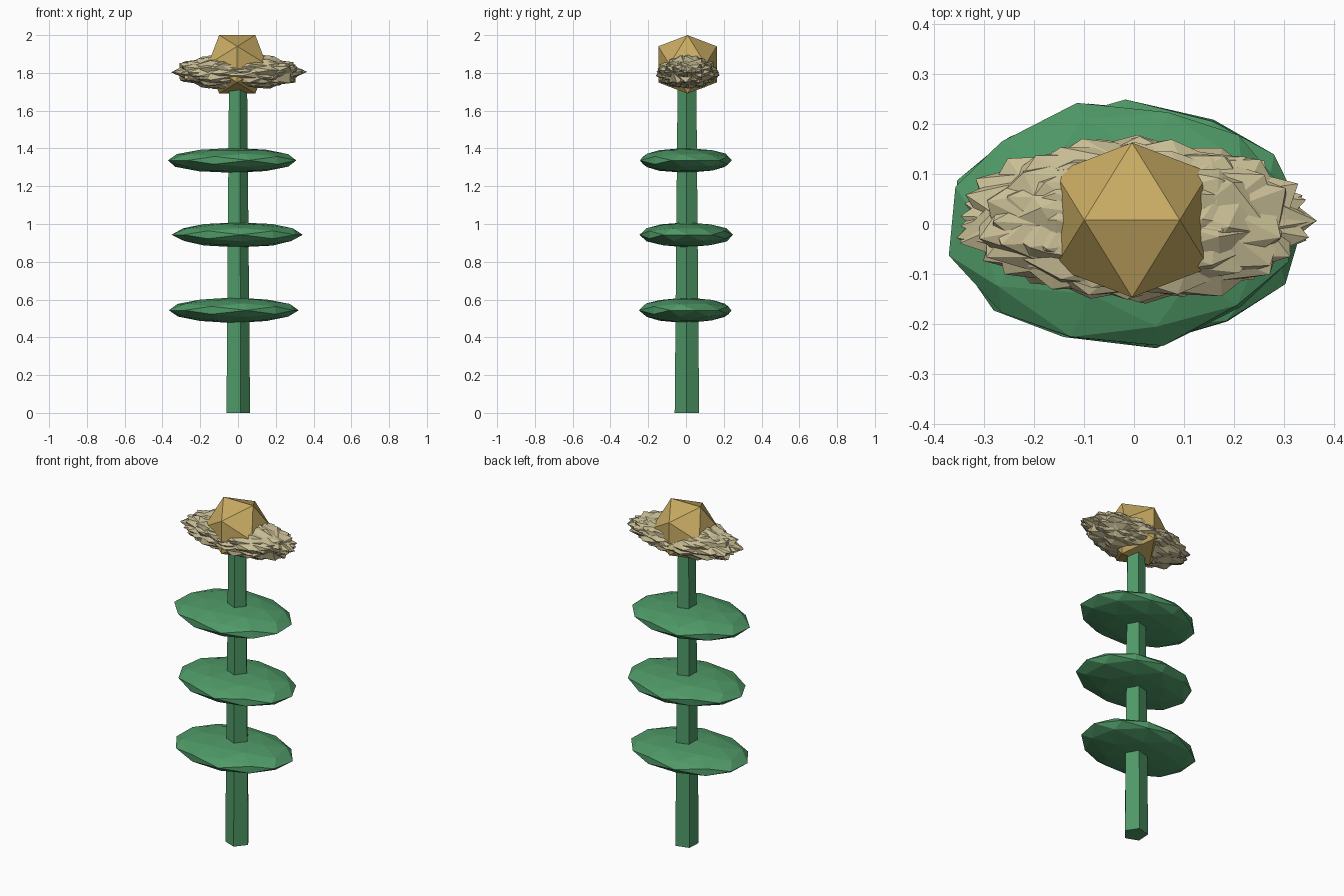
import bpy, bmesh, math, random
from mathutils import Matrix, Vector

if "Cube" in bpy.data.objects:
    bpy.data.objects.remove(bpy.data.objects["Cube"])

random.seed(4)


def material(name, rgb):
    m = bpy.data.materials.new(name)
    m.diffuse_color = (*rgb, 1)
    m.use_nodes = True
    m.node_tree.nodes["Principled BSDF"].inputs["Base Color"].default_value = m.diffuse_color
    return m


GREEN = material("leaf_green", (0.078, 0.32, 0.135))
CREAM = material("petal_cream", (0.58, 0.51, 0.30))
GOLD = material("centre_gold", (0.58, 0.41, 0.125))


def finish(name, bm, mat):
    me = bpy.data.meshes.new(name)
    bm.to_mesh(me)
    bm.free()
    me.materials.append(mat)
    ob = bpy.data.objects.new(name, me)
    bpy.context.collection.objects.link(ob)
    return ob


def faceted_ball(bm, centre, size, detail=1, turn=0.0, jitter=0.0, tilt=0.0):
    """Icosphere with an edge on top, turned and tilted, then squashed to size."""
    verts = bmesh.ops.create_icosphere(bm, subdivisions=detail, radius=1)["verts"]
    spin = (Matrix.Rotation(tilt, 3, 'X') @ Matrix.Rotation(turn, 3, 'Z')
            @ Matrix.Rotation(math.radians(-31.717), 3, 'Y'))
    for v in verts:
        p = spin @ v.co
        p *= 1 + random.uniform(-jitter, jitter)
        v.co = Vector(centre) + Vector(a * b for a, b in zip(p, size))


# Tapered five-sided stem
bm = bmesh.new()
bmesh.ops.create_cone(bm, cap_ends=True, segments=5, radius1=0.068, radius2=0.052, depth=1.78,
                      matrix=Matrix.Translation((0, 0, 0.89)))
ring = max(bm.verts, key=lambda v: v.co.x - v.co.z)
phase = math.radians(-3) - math.atan2(ring.co.y, ring.co.x)
bmesh.ops.rotate(bm, verts=bm.verts, matrix=Matrix.Rotation(phase, 3, 'Z'))
bmesh.ops.translate(bm, verts=bm.verts, vec=(-0.004, 0.006, 0))
finish("stem", bm, GREEN)

# Three flattened leaf discs
for i, (x, z, turn) in enumerate([(-0.025, 0.543, 0.2), (0.0, 0.943, 0.05), (-0.028, 1.337, 0.25)]):
    bm = bmesh.new()
    faceted_ball(bm, (x, 0, z), (0.347, 0.25, 0.067), 2, turn, 0.02)
    finish(f"leaf_{i + 1}", bm, GREEN)

# Spiky petal cluster: overlapping squashed balls at stepped turns
bm = bmesh.new()
COUNT = 12
for i in range(COUNT):
    c = (random.uniform(-0.01, 0.015), 0.008 + random.uniform(-0.008, 0.008), 1.805)
    faceted_ball(bm, c, (0.357, 0.166, 0.098), 1, math.pi * i / COUNT, 0.01,
                 random.uniform(-0.6, 0.6))
finish("petals", bm, CREAM)

# Gold flower centre
bm = bmesh.new()
faceted_ball(bm, (-0.004, 0.008, 1.845), (0.182, 0.182, 0.182))
finish("flower_centre", bm, GOLD)
